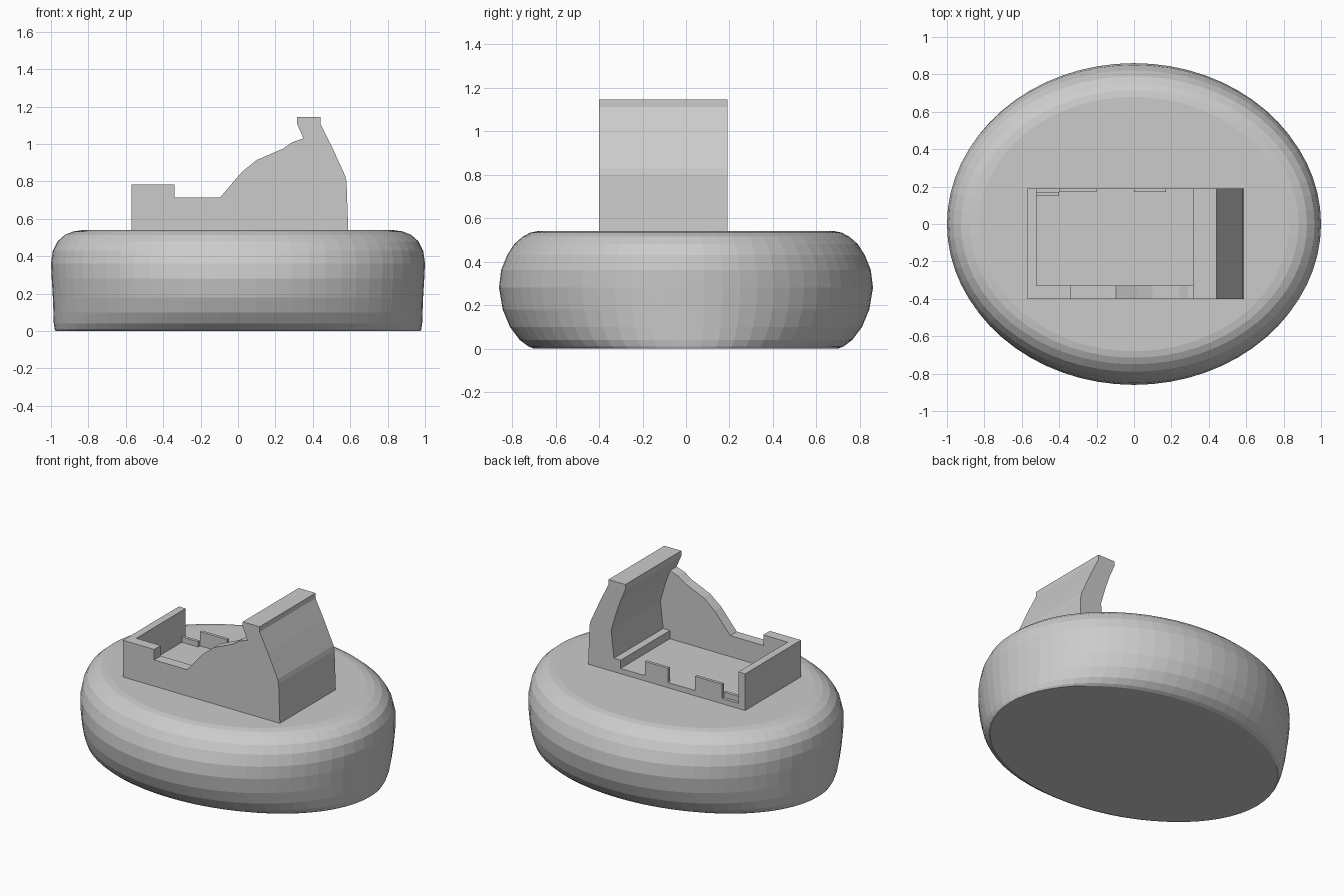
import bpy, bmesh
from math import sin, cos, tau

if "Cube" in bpy.data.objects:
    bpy.data.objects.remove(bpy.data.objects["Cube"])


def finish(bm, name):
    bmesh.ops.recalc_face_normals(bm, faces=bm.faces)
    mesh = bpy.data.meshes.new(name)
    bm.to_mesh(mesh)
    bm.free()
    obj = bpy.data.objects.new(name, mesh)
    bpy.context.collection.objects.link(obj)
    return obj


def loft(name, rings, sides=64):
    """Stack of ellipses given as (z, x radius, y radius), capped at both ends."""
    bm = bmesh.new()
    loops = [[bm.verts.new((rx * cos(tau * i / sides), ry * sin(tau * i / sides), z))
              for i in range(sides)] for z, rx, ry in rings]
    for a, b in zip(loops, loops[1:]):
        for i in range(sides):
            j = (i + 1) % sides
            bm.faces.new((a[i], a[j], b[j], b[i]))
    bm.faces.new(loops[0])
    bm.faces.new(loops[-1])
    return finish(bm, name)


def plate(name, profile, y0, y1):
    """Extrude an (x, z) outline from y0 to y1."""
    bm = bmesh.new()
    face = bm.faces.new([bm.verts.new((x, y0, z)) for x, z in profile])
    ext = bmesh.ops.extrude_face_region(bm, geom=[face])
    moved = [g for g in ext["geom"] if isinstance(g, bmesh.types.BMVert)]
    bmesh.ops.translate(bm, verts=moved, vec=(0, y1 - y0, 0))
    return finish(bm, name)


def box(name, x0, x1, y0, y1, z0, z1):
    return plate(name, [(x0, z0), (x1, z0), (x1, z1), (x0, z1)], y0, y1)


# Rounded oval base: the sides bulge more in y than in x
loft("oval_base", [
    (0, .975, .70), (.01, .98, .725), (.04, .985, .765), (.10, .987, .81),
    (.18, .99, .843), (.28, .996, .86), (.36, 1.0, .85), (.43, .99, .822),
    (.48, .965, .79), (.515, .925, .75), (.533, .88, .715), (.54, .83, .68)])

# Holder limits
X0, X1, Y0, Y1, Z0 = -.57, .59, -.40, .19, .52
FLOOR = .575
outer = [(X1, Z0), (.58, .80), (.573, .83), (.50, .99), (.44, 1.11),
         (.44, 1.145), (.315, 1.145), (.315, 1.11), (.35, 1.03)]

# Front side wall with the stepped and sloping top edge
plate("front_wall", [(X0, Z0)] + outer + [
    (.29, 1.01), (.24, .975), (.10, .915), (.02, .85), (-.095, .715),
    (-.34, .715), (-.34, .785), (X0, .785)], Y0, -.33)

# Leaning end rest with hooked top
plate("end_rest", outer + [(.385, .93), (.42, .81), (.40, .63), (.35, .63), (.35, Z0)],
      -.33, Y1)

# Low end wall and floor
box("end_wall", X0, -.52, -.33, Y1, Z0, .785)
box("floor", -.52, .35, -.33, Y1, Z0, FLOOR)

# Retaining tabs along the open back edge
box("tab_right", 0, .17, .17, Y1, FLOOR, .67)
box("tab_left", -.40, -.20, .17, Y1, FLOOR, .67)
box("corner_lip", -.52, -.40, .15, .17, FLOOR, .61)
